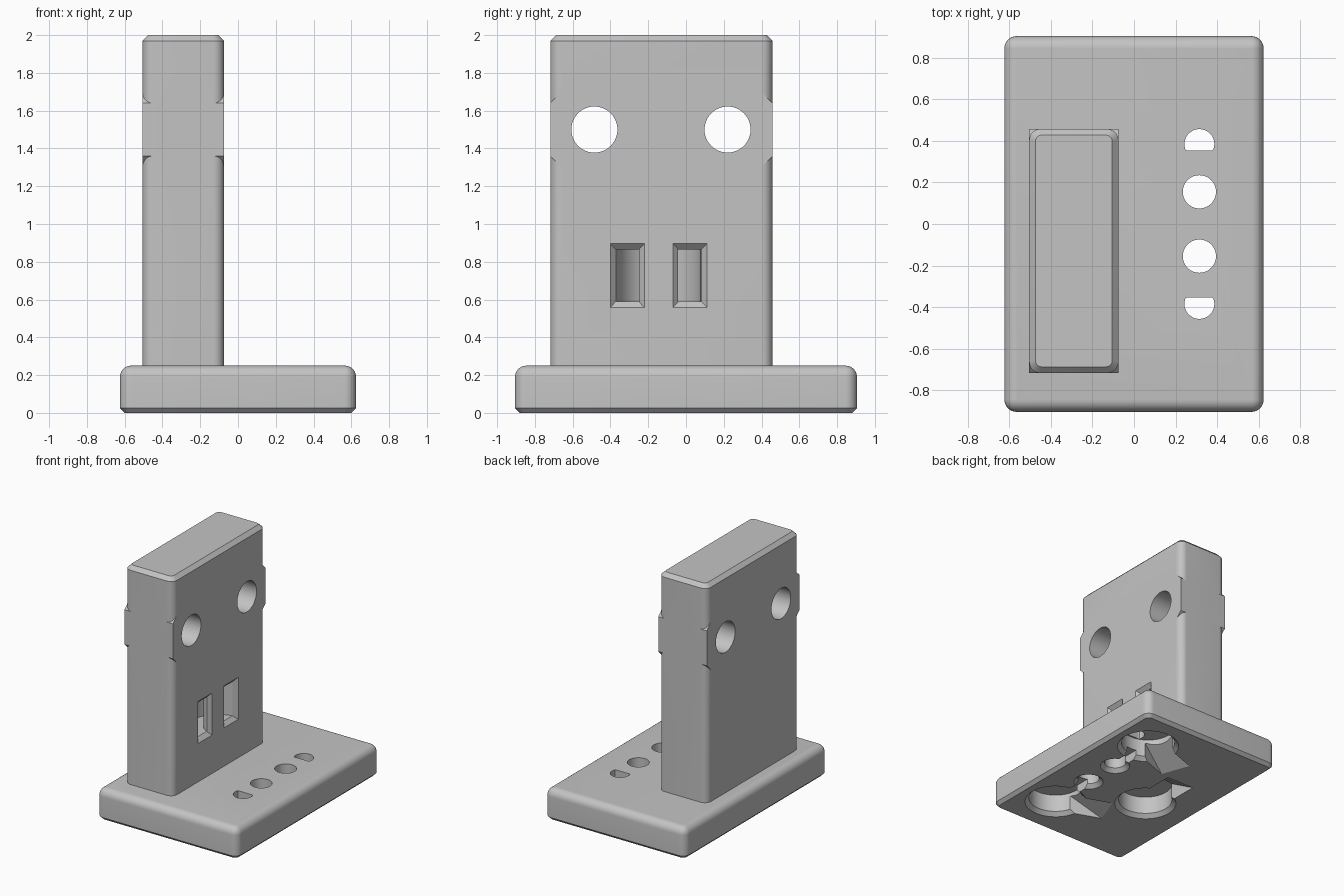
import bpy, bmesh
from math import sin, cos, pi, radians
from mathutils import Vector, Matrix

cube = bpy.data.objects.get("Cube")
if cube:
    bpy.data.objects.remove(cube)

grey = bpy.data.materials.new("plain_grey")
grey.use_nodes = True
grey.diffuse_color = (0.55, 0.55, 0.55, 1)
grey.node_tree.nodes["Principled BSDF"].inputs["Base Color"].default_value = grey.diffuse_color


def loft(name, rings, matrix=Matrix()):
    """Closed solid skinned through rings of equal point count."""
    bm = bmesh.new()
    loops = [[bm.verts.new(matrix @ Vector(p)) for p in ring] for ring in rings]
    n = len(loops[0])
    for a, b in zip(loops, loops[1:]):
        for i in range(n):
            j = (i + 1) % n
            bm.faces.new((a[i], a[j], b[j], b[i]))
    bm.faces.new(loops[0])
    bm.faces.new(loops[-1])
    bmesh.ops.recalc_face_normals(bm, faces=bm.faces)
    mesh = bpy.data.meshes.new(name)
    bm.to_mesh(mesh)
    bm.free()
    mesh.materials.append(grey)
    obj = bpy.data.objects.new(name, mesh)
    bpy.context.collection.objects.link(obj)
    return obj


def rounded_rect(cx, cy, hx, hy, r, z, steps=8):
    pts = []
    for k, (sx, sy) in enumerate([(1, 1), (-1, 1), (-1, -1), (1, -1)]):
        for i in range(steps + 1):
            a = (k + i / steps) * pi / 2
            pts.append((cx + sx * (hx - r) + r * cos(a), cy + sy * (hy - r) + r * sin(a), z))
    return pts


def rect(hx, hy, z):
    return [(hx, hy, z), (-hx, hy, z), (-hx, -hy, z), (hx, -hy, z)]


def circle(r, z, n=48):
    return [(r * cos(2 * pi * i / n), r * sin(2 * pi * i / n), z) for i in range(n)]


def boolean(target, tool, operation="DIFFERENCE"):
    bpy.ops.object.select_all(action="DESELECT")
    bpy.context.view_layer.objects.active = target
    target.select_set(True)
    mod = target.modifiers.new("boolean", "BOOLEAN")
    mod.operation, mod.solver, mod.object = operation, "EXACT", tool
    bpy.ops.object.modifier_apply(modifier=mod.name)
    bpy.data.objects.remove(tool)


def move(x, y, z=0):
    return Matrix.Translation((x, y, z))


# Base plate: chamfered underside, rounded corners and top edge
HX, HY, R = 0.625, 0.905, 0.06
sections = [(0, 0.025, 0.035), (0.025, 0, R)]
for i in range(8):
    a = i / 7 * pi / 2
    inset = (R - 0.002) * (1 - cos(a))
    sections.append((0.25 - R + R * sin(a), inset, R - inset))
base = loft("base_plate", [rounded_rect(0, 0, HX - s, HY - s, r, z) for z, s, r in sections])

# Round pockets with a pry ramp in the underside
DEPTH = 0.17
pockets = [(0.315, 0.54, radians(200)), (0.315, -0.54, radians(160)), (-0.22, -0.13, radians(90))]
for x, y, angle in pockets:
    boolean(base, loft("pocket_cutter", [circle(0.26, -0.03), circle(0.2, 0.03), circle(0.2, DEPTH)], move(x, y)))
    ramp = [[(0, s, -0.03), (0.44, s, -0.03), (0.41, s, 0.0), (0.17, s, 0.14), (0, s, 0.14)]
            for s in (-0.12, 0.12)]
    boolean(base, loft("ramp_cutter", ramp, move(x, y) @ Matrix.Rotation(angle, 4, "Z")))

# Peg holes, flat-sided holes and the grooves that join them to the pockets
for s in (1, -1):
    peg = [circle(0.14, -0.03), circle(0.08, 0.03), circle(0.08, 0.3)]
    boolean(base, loft("peg_hole_cutter", peg, move(0.315, s * 0.155)))
    flat_hole = [[(px, s * max(py, -0.03), pz) for px, py, pz in circle(0.072, z)] for z in (0.1, 0.3)]
    boolean(base, loft("flat_hole_cutter", flat_hole, move(0.315, s * 0.385)))
    boolean(base, loft("groove_cutter", [rect(0.045, 0.1, -0.03), rect(0.045, 0.1, 0.07)],
                       move(0.315, s * 0.27)))

# Upright block with a chamfered top
CX, CY, WX, WY = -0.29, -0.13, 0.215, 0.588
upright = loft("upright_block", [rounded_rect(CX, CY, WX - s, WY - s, r, z)
                                 for z, s, r in [(0.245, 0, 0.055), (1.97, 0, 0.055), (2, 0.03, 0.03)]])

# Square-cornered band around the block at the cross holes
half = [(WY - 0.06, -0.2), (WY, -0.14), (WY, 0.14), (WY - 0.06, 0.2)]
outline = half + [(-y, -z) for y, z in half]
band = [[(x, y, z) for y, z in outline] for x in (-WX, WX)]
boolean(upright, loft("band", band, move(CX, CY, 1.5)), "UNION")

# Cross holes through the block
along_x = Matrix.Rotation(pi / 2, 4, "Y")
for y in (-0.485, 0.22):
    boolean(upright, loft("cross_hole_cutter", [circle(0.122, -0.4), circle(0.122, 0.4)],
                          move(CX, y, 1.5) @ along_x))

# Curved strap channel with two flared mouths
FACE, SLOT_Y, SLOT_Z = CX + WX, -0.145, 0.727
arc = [pi / 2 + pi * i / 24 for i in range(25)]
outer = [(0.225 * cos(a), 0.225 * sin(a)) for a in arc]
inner = [(0.105 * cos(a), 0.105 * sin(a)) for a in reversed(arc)]
channel = [(0.05, 0.225)] + outer + [(0.05, -0.225), (0.05, -0.105)] + inner + [(0.05, 0.105)]
boolean(upright, loft("channel_cutter", [[(x, y, z) for x, y in channel] for z in (-0.137, 0.137)],
                      move(FACE, SLOT_Y, SLOT_Z)))
for s in (-1, 1):
    mouth = [rect(0.2, 0.12, 0.03), rect(0.137, 0.06, -0.03)]
    boolean(upright, loft("mouth_cutter", mouth, move(FACE, SLOT_Y + s * 0.166, SLOT_Z) @ along_x))

# Smooth the rounded surfaces, keep the creases
for obj in (base, upright):
    bpy.ops.object.select_all(action="DESELECT")
    bpy.context.view_layer.objects.active = obj
    obj.select_set(True)
    bpy.ops.object.shade_smooth_by_angle(angle=radians(25))
